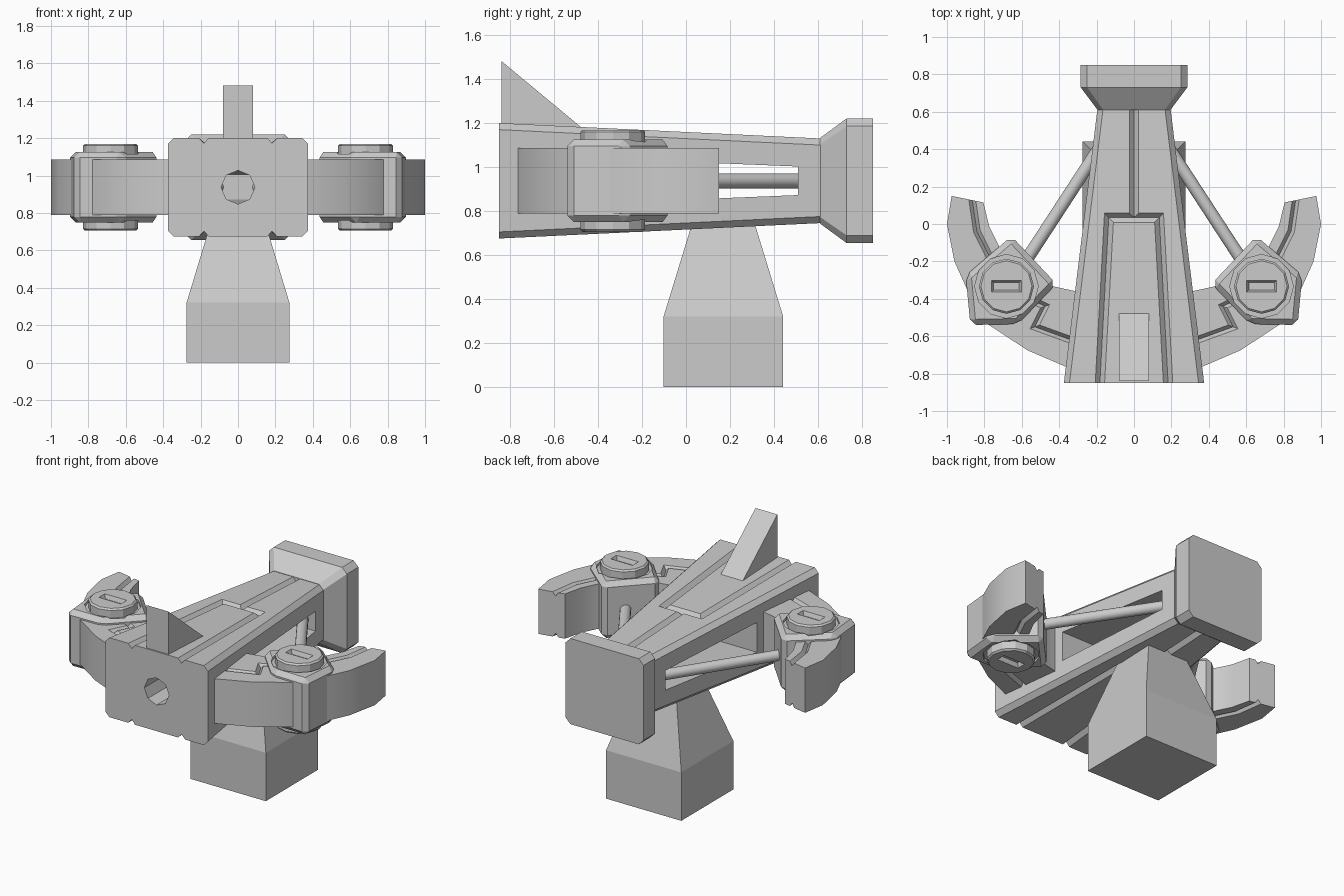
import bpy, bmesh, math
from mathutils import Vector

cube = bpy.data.objects.get("Cube")
if cube:
    bpy.data.objects.remove(cube, do_unlink=True)

AXIS = 0.9375  # height of the weapon's axis of symmetry

metal = bpy.data.materials.new("plain_grey")
metal.use_nodes = True
metal.diffuse_color = (0.6, 0.6, 0.6, 1)
metal.node_tree.nodes["Principled BSDF"].inputs["Base Color"].default_value = (0.6, 0.6, 0.6, 1)


def loft(name, rings, z=AXIS):
    """Closed solid through a series of equal-sized rings."""
    bm = bmesh.new()
    loops = [[bm.verts.new(p) for p in ring] for ring in rings]
    n = len(loops[0])
    for a, b in zip(loops, loops[1:]):
        for i in range(n):
            j = (i + 1) % n
            bm.faces.new((a[i], a[j], b[j], b[i]))
    bm.faces.new(loops[0])
    bm.faces.new(loops[-1])
    bmesh.ops.recalc_face_normals(bm, faces=bm.faces)
    mesh = bpy.data.meshes.new(name)
    bm.to_mesh(mesh)
    bm.free()
    mesh.materials.append(metal)
    obj = bpy.data.objects.new(name, mesh)
    obj.location.z = z
    bpy.context.collection.objects.link(obj)
    return obj


def prism(name, outline, z0, z1):
    return loft(name, [[(x, y, z) for x, y in outline] for z in (z0, z1)])


def polygon(cx, cy, r, n):
    return [(cx + r * math.cos(math.tau * i / n), cy + r * math.sin(math.tau * i / n)) for i in range(n)]


def rect(cx, cy, hx, hy):
    return [(cx - hx, cy - hy), (cx + hx, cy - hy), (cx + hx, cy + hy), (cx - hx, cy + hy)]


def chamfered(y, hx, hz, c):
    """Rectangular section across y with cut corners."""
    q = [(hx, hz - c), (hx - c, hz)]
    pts = q + [(-x, z) for x, z in reversed(q)] + [(-x, -z) for x, z in q] + [(x, -z) for x, z in reversed(q)]
    return [(x, y, z) for x, z in pts]


def groove(path, height, side, w=0.025, d=0.028):
    """V-shaped cutter following a path on the upper or lower surface."""
    pts = [Vector(p) for p in path]
    rings = []
    for i, p in enumerate(pts):
        near = [(b - a).normalized() for a, b in zip(pts, pts[1:])][max(i - 1, 0):i + 1]
        normals = [Vector((-t.y, t.x)) for t in near]
        m = sum(normals, Vector((0, 0))).normalized()
        m /= m.dot(normals[0])
        ring = []
        for k, dz in ((2 * w, d), (-2 * w, d), (0, -d)):
            q = p + m * k
            ring.append((q.x, q.y, side * (height(p.y) + dz)))
        rings.append(ring)
    return loft("groove_cutter", rings)


def apply(obj, kind, **settings):
    bpy.ops.object.select_all(action='DESELECT')
    bpy.context.view_layer.objects.active = obj
    obj.select_set(True)
    mod = obj.modifiers.new(kind.lower(), kind)
    for key, value in settings.items():
        setattr(mod, key, value)
    bpy.ops.object.modifier_apply(modifier=mod.name)


def cut(obj, cutter):
    apply(obj, 'BOOLEAN', operation='DIFFERENCE', solver='EXACT', object=cutter)
    bpy.data.objects.remove(cutter, do_unlink=True)


def smooth(obj, degrees=30):
    bpy.ops.object.select_all(action='DESELECT')
    bpy.context.view_layer.objects.active = obj
    obj.select_set(True)
    bpy.ops.object.shade_smooth_by_angle(angle=math.radians(degrees))


# Pedestal
loft("pedestal", [[(x, y, z) for x, y in rect(0, 0.17, hx, hy)]
                  for z, hx, hy in ((0, 0.275, 0.272), (0.32, 0.275, 0.272), (0.8, 0.13, 0.125))], z=0)

# Tapered body with grooves, side window and front bore
body = loft("body", [chamfered(-0.85, 0.375, 0.2625, 0.03), chamfered(0.62, 0.195, 0.192, 0.03)])


def body_top(y):
    return 0.2625 - 0.048 * (y + 0.85)


for side in (1, -1):
    cut(body, groove([(-0.185, -0.9), (-0.135, 0.035), (0.135, 0.035), (0.185, -0.9)], body_top, side))
    cut(body, groove([(0, 0.04), (0, 0.7)], body_top, side))
cut(body, loft("window_cutter", [[(x, y, z) for x, z in rect(0, 0, 0.6, h)]
                                 for y, h in ((-0.3, 0.098), (0.51, 0.065))]))
cut(body, loft("bore_cutter", [[(x, y, z) for x, z in polygon(0, 0, 0.09, 8)] for y in (-0.9, -0.2)]))

# Flared rear block
loft("rear_block", [chamfered(0.61, 0.195, 0.195, 0.03), chamfered(0.73, 0.285, 0.283, 0.035),
                    chamfered(0.85, 0.285, 0.283, 0.035)])

# Wedge sight
loft("sight_fin", [[(x, y, z) for y, z in ((-0.84, 0.2), (-0.84, 0.545), (-0.475, 0.242), (-0.475, 0.2))]
                   for x in (-0.08, 0.08)])

# Curved bow limbs
outer = [(0.25, -0.79), (0.36, -0.765), (0.57, -0.675), (0.79, -0.53), (0.87, -0.4),
         (0.96, -0.2), (1, 0), (0.975, 0.15)]
inner = [(0.805, 0.115), (0.775, -0.01), (0.72, -0.12), (0.6, -0.25), (0.47, -0.325),
         (0.31, -0.36), (0.25, -0.36)]
limbs = prism("bow_limbs", outer + inner, -0.148, 0.148)
for side in (1, -1):
    for path in ([(0.2, -0.67), (0.53, -0.55), (0.475, -0.44), (0.56, -0.4)],
                 [(0.76, -0.2), (0.84, -0.04), (0.875, 0.2)]):
        cut(limbs, groove(path, lambda y: 0.148, side, 0.018, 0.025))

# Five-sided knuckles around the limbs
knuckles = prism("knuckles", [(0.655, -0.065), (0.9, -0.275), (0.875, -0.54), (0.62, -0.535), (0.415, -0.32)],
                 -0.188, 0.188)
apply(knuckles, 'BEVEL', width=0.03, segments=1, limit_method='ANGLE')
PIN = (0.682, -0.333)
for side in (1, -1):
    cut(knuckles, prism("recess_cutter", polygon(*PIN, 0.17, 12), side * 0.172, side * 0.25))

# Pivot pins with a slot in each end
pins = prism("pivot_pins", polygon(*PIN, 0.147, 12), -0.232, 0.232)
apply(pins, 'BEVEL', width=0.01, segments=1, limit_method='ANGLE', angle_limit=math.radians(60))
for side in (1, -1):
    cut(pins, loft("slot_cutter", [[(x, y, side * z) for x, y in rect(*PIN, hx, hy)]
                                   for z, hx, hy in ((0.205, 0.068, 0.02), (0.24, 0.084, 0.034))]))

# Bracing rods running into the body window
a, b = Vector((0.61, -0.245, 0)), Vector((0.085, 0.56, 0))
across = (b - a).normalized().cross(Vector((0, 0, 1)))
rods = loft("bracing_rods", [[p + across * u + Vector((0, 0, v)) for u, v in polygon(0, 0, 0.034, 16)]
                             for p in (a, b)])

for obj in (limbs, knuckles, pins, rods):
    apply(obj, 'MIRROR', use_axis=(True, False, False), use_mirror_merge=False)
for obj in (limbs, rods):
    smooth(obj)
